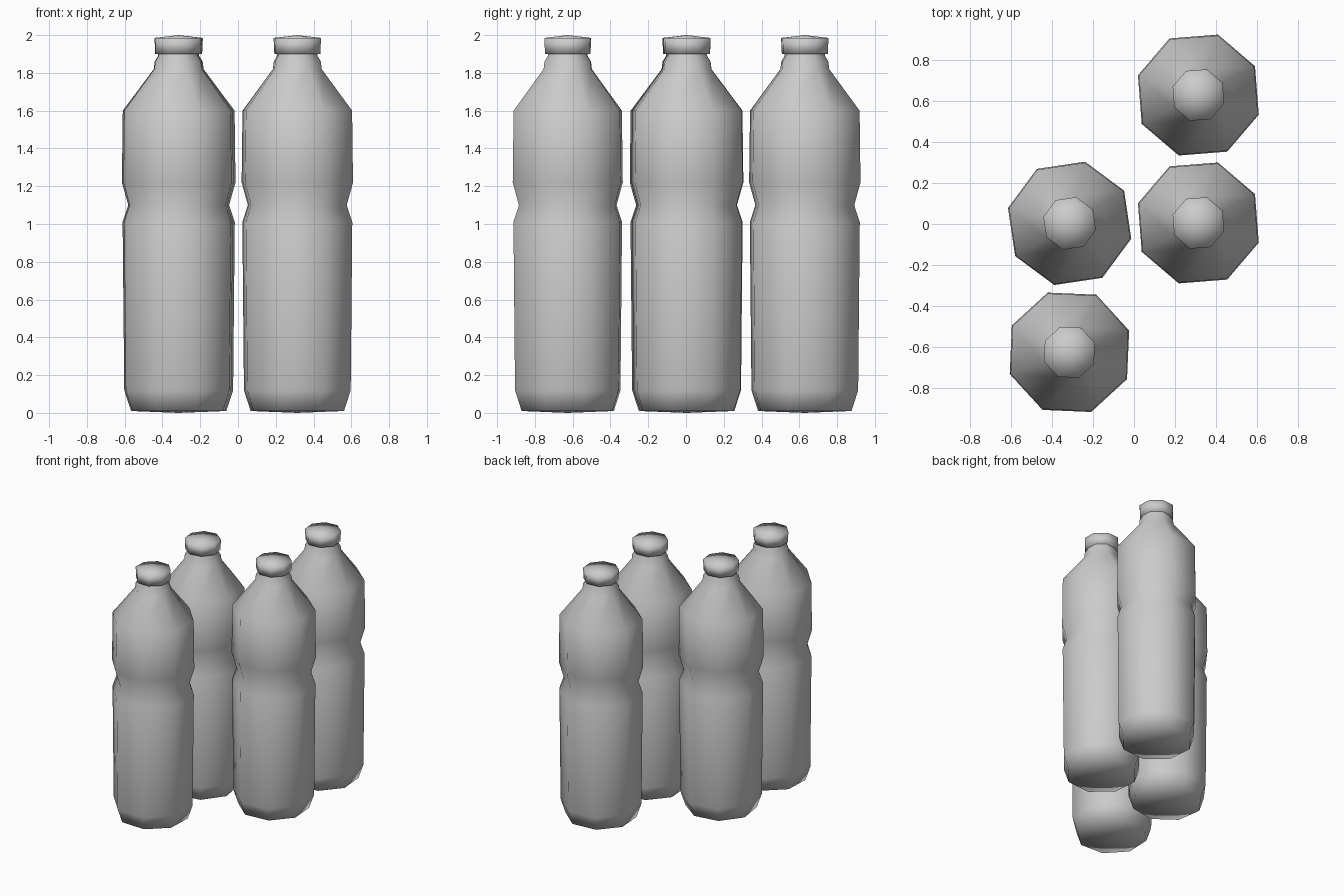
import bpy
import bmesh
from math import cos, sin, radians, tau

if "Cube" in bpy.data.objects:
    bpy.data.objects.remove(bpy.data.objects["Cube"], do_unlink=True)

# One plain grey for everything
grey = bpy.data.materials.new("plain grey")
grey.use_nodes = True
colour = (0.6, 0.6, 0.6, 1)
grey.diffuse_color = colour
grey.node_tree.nodes["Principled BSDF"].inputs["Base Color"].default_value = colour

SIDES = 8
# Profiles as (radius, height), bottom to top; radius 0 is a pole
BODY = [(0, 0), (0.26, 0.01), (0.297, 0.12), (0.306, 1.01), (0.275, 1.1),
        (0.31, 1.22), (0.305, 1.6), (0.136, 1.82), (0.131, 1.86), (0.112, 1.89), (0.112, 1.92)]
CAP = [(0, 1.9), (0.128, 1.9), (0.132, 1.985), (0, 2.0)]


def lathe(name, profile, location, turn):
    """Turn a profile into a smooth eight-sided solid."""
    bm = bmesh.new()
    rings = []
    for r, z in profile:
        count = SIDES if r else 1
        rings.append([bm.verts.new((r * cos(turn + tau * i / SIDES),
                                    r * sin(turn + tau * i / SIDES), z))
                      for i in range(count)])
    for low, high in zip(rings, rings[1:]):
        for i in range(SIDES):
            j = (i + 1) % SIDES
            corners = [low[i % len(low)], low[j % len(low)],
                       high[j % len(high)], high[i % len(high)]]
            bm.faces.new(list(dict.fromkeys(corners)))
    bmesh.ops.recalc_face_normals(bm, faces=bm.faces)
    for face in bm.faces:
        face.smooth = True
    mesh = bpy.data.meshes.new(name)
    bm.to_mesh(mesh)
    bm.free()
    mesh.materials.append(grey)
    obj = bpy.data.objects.new(name, mesh)
    obj.location = location
    bpy.context.collection.objects.link(obj)
    return obj


# Four bottles, each turned a little differently
BOTTLES = {
    "back_left": (0.314, 0.629, 27),
    "middle_left": (0.314, 0.005, 27),
    "middle_right": (-0.314, 0.003, 31),
    "front_right": (-0.315, -0.626, 20),
}
for place, (x, y, angle) in BOTTLES.items():
    body = lathe(place + "_bottle", BODY, (x, y, 0), radians(angle))
    cap = lathe(place + "_cap", CAP, (x, y, 0), radians(angle))
    cap.parent = body
    cap.matrix_parent_inverse = body.matrix_basis.inverted()
